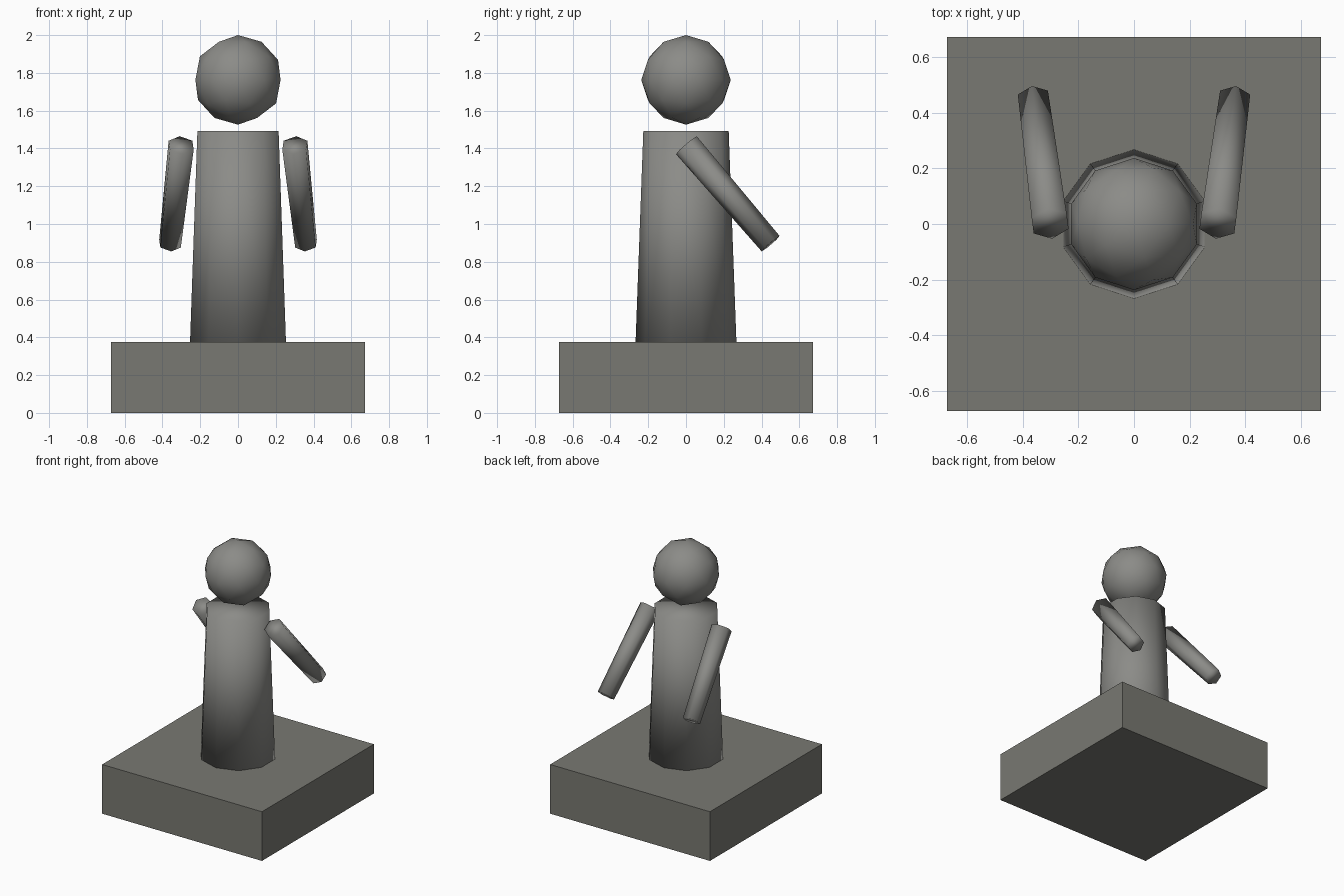
import bpy
from mathutils import Vector

if "Cube" in bpy.data.objects:
    bpy.data.objects.remove(bpy.data.objects["Cube"])


def material(name, color):
    mat = bpy.data.materials.new(name)
    mat.diffuse_color = (*color, 1)
    mat.use_nodes = True
    mat.node_tree.nodes["Principled BSDF"].inputs["Base Color"].default_value = mat.diffuse_color
    return mat


stone = material("dark_stone", (0.19, 0.19, 0.168))
metal = material("grey_metal", (0.26, 0.26, 0.245))


def finish(name, mat, smooth=True):
    obj = bpy.context.object
    obj.name = name
    obj.data.materials.append(mat)
    if smooth:
        bpy.ops.object.shade_smooth()
    return obj


def tapered(name, start, end, r1, r2, sides):
    """Tapered cylinder between two points."""
    a, b = Vector(start), Vector(end)
    axis = b - a
    bpy.ops.mesh.primitive_cone_add(vertices=sides, radius1=r1, radius2=r2,
                                    depth=axis.length, location=(a + b) / 2)
    obj = finish(name, metal)
    if abs(axis.normalized().z) < 0.999:
        obj.rotation_euler = axis.to_track_quat('Z', 'Y').to_euler()
    return obj


# Square base slab
bpy.ops.mesh.primitive_cube_add(size=1, location=(0, 0, 0.187))
finish("base", stone, False).scale = (1.344, 1.344, 0.374)

# Ten-sided tapered body
tapered("body", (0, 0, 0.374), (0, 0, 1.492), 0.267, 0.226, 10)

# Floating head
bpy.ops.mesh.primitive_ico_sphere_add(subdivisions=2, radius=0.237,
                                      location=(0, 0, 1.763))
finish("head", metal)

# Six-sided arms, reaching backward and down
for side, s in (("left", -1), ("right", 1)):
    tapered(side + "_arm", (s * 0.301, 0.002, 1.417), (s * 0.36, 0.448, 0.896),
            0.073, 0.063, 6)
